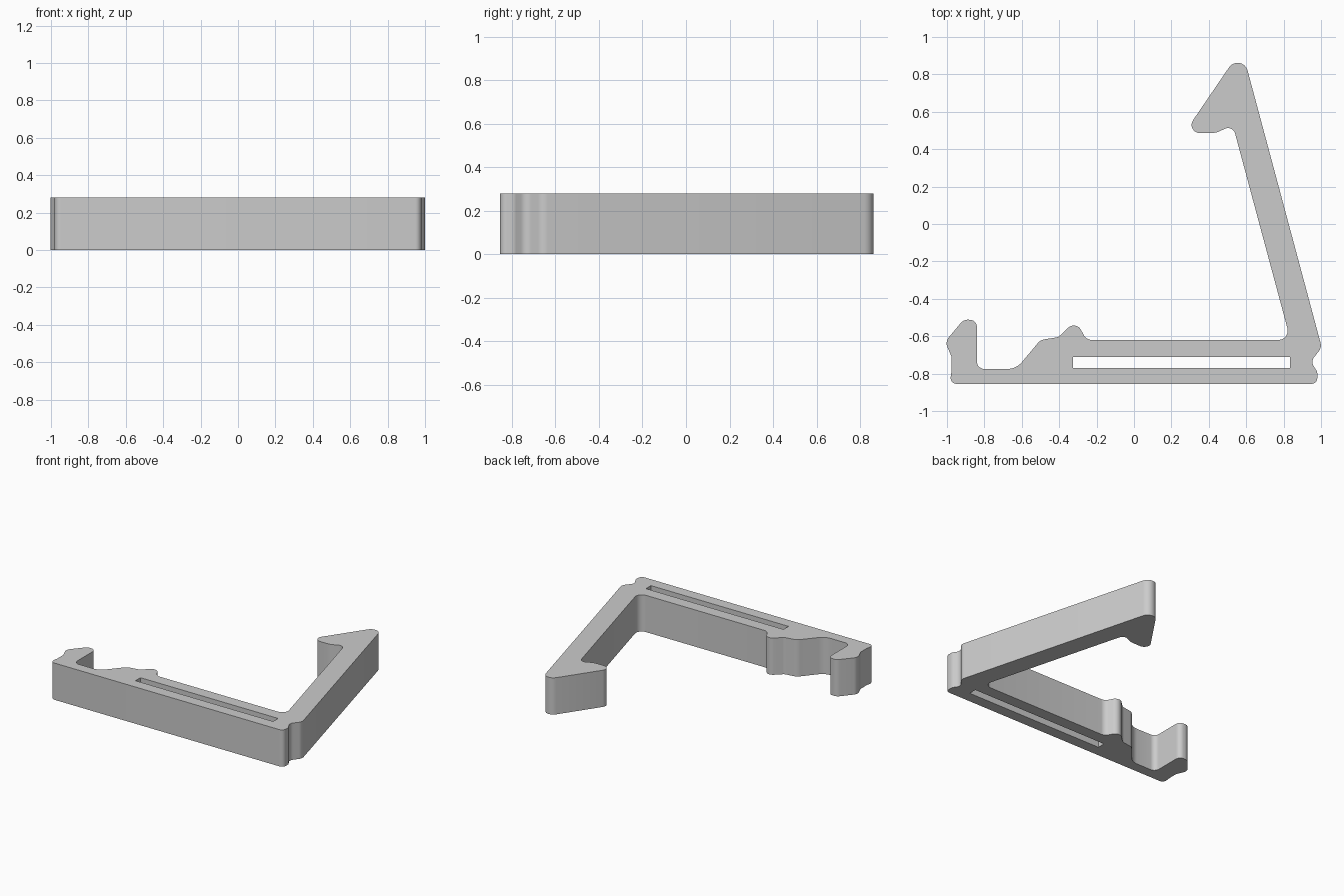
import bpy
import bmesh
import math
from mathutils import Vector

HEIGHT = 0.28

default_cube = bpy.data.objects.get("Cube")
if default_cube:
    bpy.data.objects.remove(default_cube, do_unlink=True)


def make_material(name, color):
    material = bpy.data.materials.new(name)
    material.use_nodes = True
    material.diffuse_color = color
    shader = material.node_tree.nodes["Principled BSDF"]
    shader.inputs["Base Color"].default_value = color
    return material


def rounded_outline(corners, steps=8):
    """Replace every (x, y, radius) corner with a tangent arc."""
    outline = []
    count = len(corners)
    for index, (x, y, radius) in enumerate(corners):
        corner = Vector((x, y))
        before = Vector(corners[index - 1][:2]) - corner
        after = Vector(corners[(index + 1) % count][:2]) - corner
        if radius == 0:
            outline.append(corner)
            continue
        half_angle = before.angle(after) / 2
        reach = min(radius / math.tan(half_angle),
                    before.length * 0.49, after.length * 0.49)
        radius = reach * math.tan(half_angle)
        start = corner + before.normalized() * reach
        end = corner + after.normalized() * reach
        bisector = (before.normalized() + after.normalized()).normalized()
        center = corner + bisector * (radius / math.sin(half_angle))
        sweep = (start - center).angle_signed(end - center)
        first = math.atan2(start.y - center.y, start.x - center.x)
        for step in range(steps + 1):
            angle = first - sweep * step / steps
            direction = Vector((math.cos(angle), math.sin(angle)))
            outline.append(center + direction * radius)
    return outline


def extrude_outlines(name, outlines, height, material):
    """Fill nested outlines, with inner ones as holes, and extrude upward."""
    bm = bmesh.new()
    edges = []
    for outline in outlines:
        verts = [bm.verts.new((point.x, point.y, 0)) for point in outline]
        for index, vert in enumerate(verts):
            edges.append(bm.edges.new((verts[index - 1], vert)))
    bmesh.ops.triangle_fill(bm, edges=edges, use_beauty=True)
    result = bmesh.ops.extrude_face_region(bm, geom=bm.faces[:],
                                           use_keep_orig=True)
    top = [item for item in result["geom"]
           if isinstance(item, bmesh.types.BMVert)]
    bmesh.ops.translate(bm, verts=top, vec=(0, 0, height))
    bmesh.ops.recalc_face_normals(bm, faces=bm.faces[:])
    mesh = bpy.data.meshes.new(name)
    bm.to_mesh(mesh)
    bm.free()
    mesh.materials.append(material)
    part = bpy.data.objects.new(name, mesh)
    bpy.context.collection.objects.link(part)
    bpy.ops.object.select_all(action="DESELECT")
    part.select_set(True)
    bpy.context.view_layer.objects.active = part
    bpy.ops.object.shade_smooth_by_angle(angle=math.radians(30))
    return part


# Base bar's front edge and the hinge notch on its left end
base_front = [
    (-0.985, -0.855, 0.05), (0.98, -0.855, 0.05),
    (0.98, -0.79, 0.04), (0.945, -0.735, 0.04), (1.004, -0.66, 0.05),
]

# Slanted arm with its barbed tip
arm = [
    (0.576, 0.937, 0.055), (0.268, 0.485, 0.052),
    (0.44, 0.487, 0.1), (0.528, 0.53, 0.04), (0.837, -0.62, 0.05),
]

# Small bump, sloping step and catch hook along the base bar's back edge
catch = [
    (-0.255, -0.62, 0.05), (-0.31, -0.515, 0.045), (-0.405, -0.605, 0.04),
    (-0.5, -0.62, 0.06), (-0.63, -0.775, 0.1), (-0.84, -0.775, 0.04),
    (-0.84, -0.515, 0.05), (-0.91, -0.51, 0.05), (-1.01, -0.63, 0.05),
    (-0.975, -0.71, 0.04), (-0.975, -0.78, 0.03),
]

# Long narrow slot through the base bar
slot = [(x, y, 0) for x, y in
        ((-0.325, -0.77), (0.835, -0.77), (0.835, -0.71), (-0.325, -0.71))]

gray = make_material("light gray plastic", (0.6, 0.6, 0.6, 1))
extrude_outlines(
    "bag_clip",
    [rounded_outline(base_front + arm + catch), rounded_outline(slot)],
    HEIGHT, gray)
